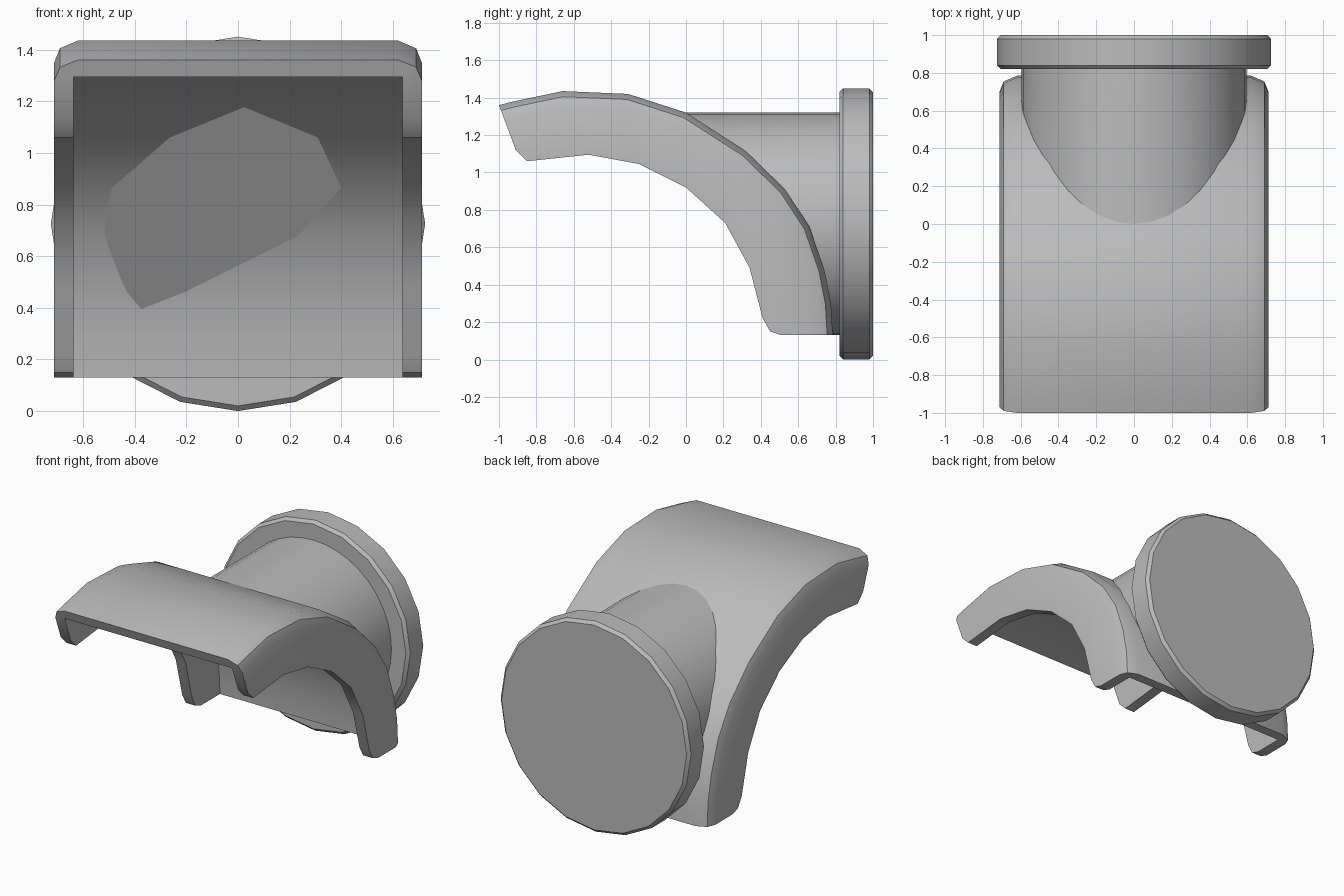
import bpy, bmesh, math
from mathutils import Vector

cube = bpy.data.objects.get("Cube")
if cube:
    bpy.data.objects.remove(cube, do_unlink=True)

grey = bpy.data.materials.new("plain grey")
grey.use_nodes = True
colour = (0.5, 0.5, 0.5, 1)
grey.diffuse_color = colour
grey.node_tree.nodes["Principled BSDF"].inputs["Base Color"].default_value = colour


def loft(name, rings, angle):
    """Skin a list of closed rings and cap both ends."""
    bm = bmesh.new()
    rows = [[bm.verts.new(p) for p in ring] for ring in rings]
    n = len(rows[0])
    for a, b in zip(rows, rows[1:]):
        for i in range(n):
            j = (i + 1) % n
            bm.faces.new((a[i], a[j], b[j], b[i]))
    bm.faces.new(rows[0])
    bm.faces.new(rows[-1])
    bmesh.ops.recalc_face_normals(bm, faces=bm.faces)
    mesh = bpy.data.meshes.new(name)
    bm.to_mesh(mesh)
    bm.free()
    mesh.materials.append(grey)
    obj = bpy.data.objects.new(name, mesh)
    bpy.context.collection.objects.link(obj)
    bpy.ops.object.select_all(action='DESELECT')
    obj.select_set(True)
    bpy.context.view_layer.objects.active = obj
    bpy.ops.object.shade_smooth_by_angle(angle=math.radians(angle))
    return obj


# Side profile (y, z): outer skin, and the free edge of the side walls
outer = [Vector(p) for p in (
    (-1, 1.36), (-.93, 1.378), (-.66, 1.435), (-.31, 1.42), (0, 1.32), (.32, 1.115),
    (.53, .91), (.66, .71), (.74, .48), (.775, .3), (.785, .13))]
lip = [Vector(p) for p in (
    (-.91, 1.12), (-.85, 1.06), (-.52, 1.095), (-.25, 1.045), (0, .92), (.21, .73),
    (.34, .49), (.41, .22), (.45, .15), (.51, .13), (.6, .13))]


def inward(i):
    """Inward direction of the outer skin; end sections stay on their cut planes."""
    if i == 0:
        return (lip[0] - outer[0]).normalized()
    if i == len(outer) - 1:
        return Vector((-1, 0))
    t = outer[i + 1] - outer[i - 1]
    return Vector((t.y, -t.x)).normalized()


# Curved channel: a bent sheet with chamfered shoulders and side walls
sections = []
for i, (o, edge) in enumerate(zip(outer, lip)):
    d = inward(i)
    half = [(.62, o), (.69, o + d * .03), (.712, o + d * .085),
            (.712, edge), (.638, edge), (.638, o + d * .07)]
    right = [(x, p.x, p.y) for x, p in half]
    sections.append(right + [(-x, y, z) for x, y, z in reversed(right)])
loft("curved_channel", sections, 30)


def skin_y(z):
    """Depth of the outer skin at a height on its descending side."""
    for a, b in zip(outer[3:], outer[4:]):
        if b.y <= z <= a.y:
            return a.x + (b.x - a.x) * (a.y - z) / (a.y - b.y)
    return outer[-1].x


def circle(radius, y, sides=20, centre=.725):
    """Ring about the y axis; y is a number or a function of height."""
    ring = []
    for k in range(sides):
        a = 2 * math.pi * k / sides
        z = centre + radius * math.cos(a)
        ring.append((radius * math.sin(a), y(z) if callable(y) else y, z))
    return ring


# Neck tube, its front end scribed to the curved sheet
loft("neck", [circle(.595, lambda z: skin_y(z) - .02, 40), circle(.595, .84, 40)], 30)

# Round end flange with chamfered rims
loft("end_flange", [circle(.705, .82), circle(.725, .84),
                    circle(.725, .98), circle(.705, 1)], 30)
